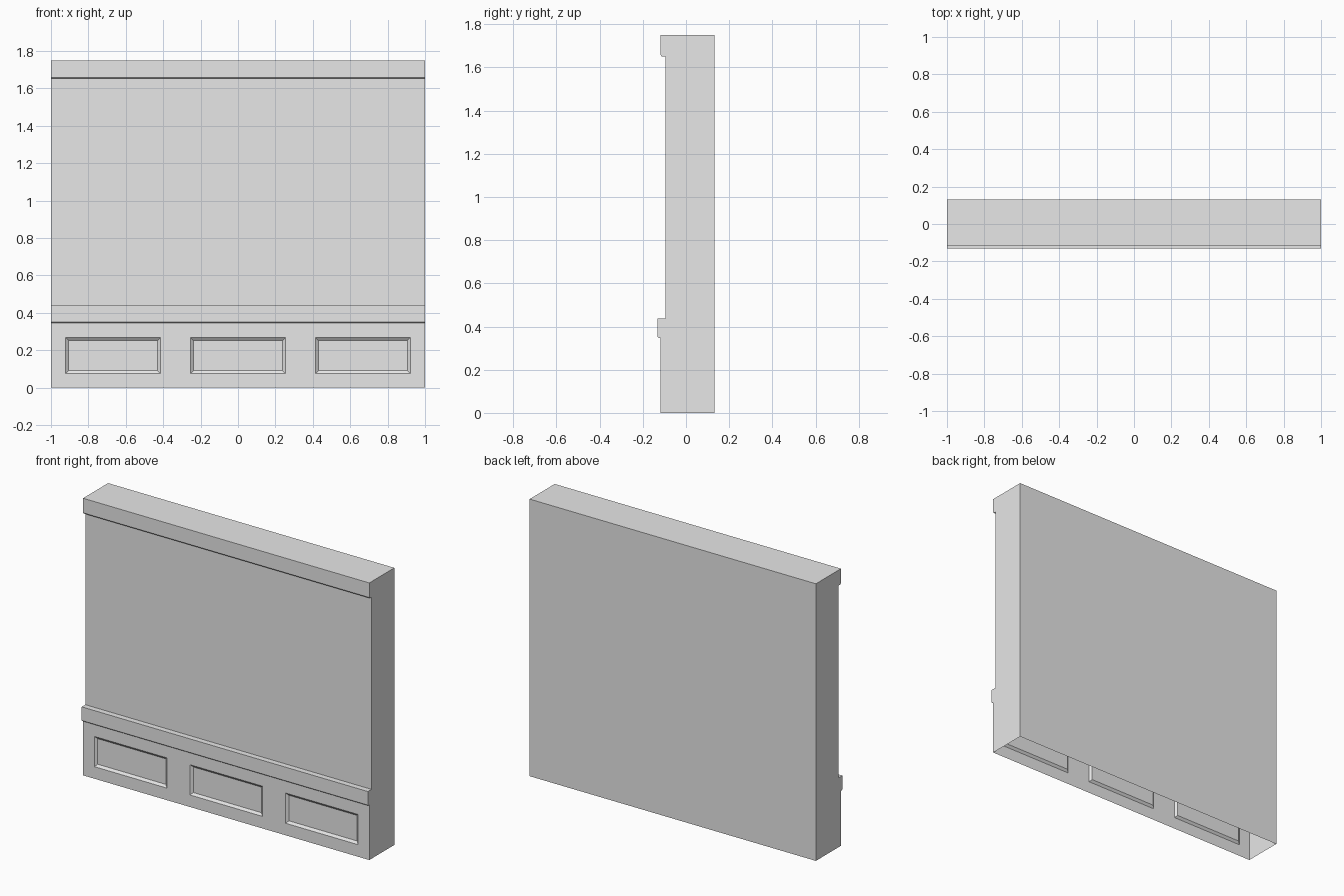
import bpy
import bmesh
from mathutils import Vector

cube = bpy.data.objects.get("Cube")
if cube:
    bpy.data.objects.remove(cube, do_unlink=True)

plaster = bpy.data.materials.new("light_grey")
plaster.use_nodes = True
plaster.diffuse_color = (0.8, 0.8, 0.8, 1)
plaster.node_tree.nodes["Principled BSDF"].inputs["Base Color"].default_value = (0.8, 0.8, 0.8, 1)

# Side profile (y, z): back, cornice, wall, chair rail, skirting; open underneath
BASE_Y = -0.118
profile = [
    (0.132, 0), (0.132, 1.75),
    (BASE_Y, 1.75), (BASE_Y, 1.658), (-0.113, 1.652), (-0.096, 1.652),
    (-0.096, 0.438), (-0.132, 0.438), (-0.132, 0.352), (-0.127, 0.347),
    (BASE_Y, 0.347), (BASE_Y, 0),
]

bm = bmesh.new()
left = [bm.verts.new((1, y, z)) for y, z in profile]
right = [bm.verts.new((-1, y, z)) for y, z in profile]
for i in range(len(profile) - 1):
    bm.faces.new((left[i], left[i + 1], right[i + 1], right[i]))
bm.faces.new(left)
bm.faces.new(right)
bmesh.ops.recalc_face_normals(bm, faces=bm.faces)


def base_faces():
    """Faces lying on the front of the skirting."""
    return [f for f in bm.faces
            if abs(f.normal.y) > 0.9
            and all(abs(v.co.y - BASE_Y) < 1e-4 and v.co.z < 0.4 for v in f.verts)]


def cut(point, normal):
    faces = base_faces()
    edges = {e for f in faces for e in f.edges}
    verts = {v for f in faces for v in f.verts}
    bmesh.ops.bisect_plane(bm, geom=faces + list(edges) + list(verts),
                           plane_co=Vector(point), plane_no=Vector(normal))
    bm.normal_update()


# Three recessed panels with sloping borders
centres = (-0.668, 0, 0.668)
HALF, LOW, HIGH = 0.253, 0.076, 0.267
for z in (LOW, HIGH):
    cut((0, 0, z), (0, 0, 1))
for c in centres:
    for x in (c - HALF, c + HALF):
        cut((x, 0, 0), (1, 0, 0))

panels = []
for f in base_faces():
    m = f.calc_center_median()
    if LOW < m.z < HIGH and any(abs(m.x - c) < HALF for c in centres):
        panels.append(f)
bmesh.ops.inset_individual(bm, faces=panels, thickness=0.021, depth=0)
for f in panels:
    for v in f.verts:
        v.co.y += 0.012
bm.normal_update()

mesh = bpy.data.meshes.new("panelled_wall")
bm.to_mesh(mesh)
bm.free()
mesh.materials.append(plaster)
wall = bpy.data.objects.new("panelled_wall", mesh)
bpy.context.collection.objects.link(wall)
